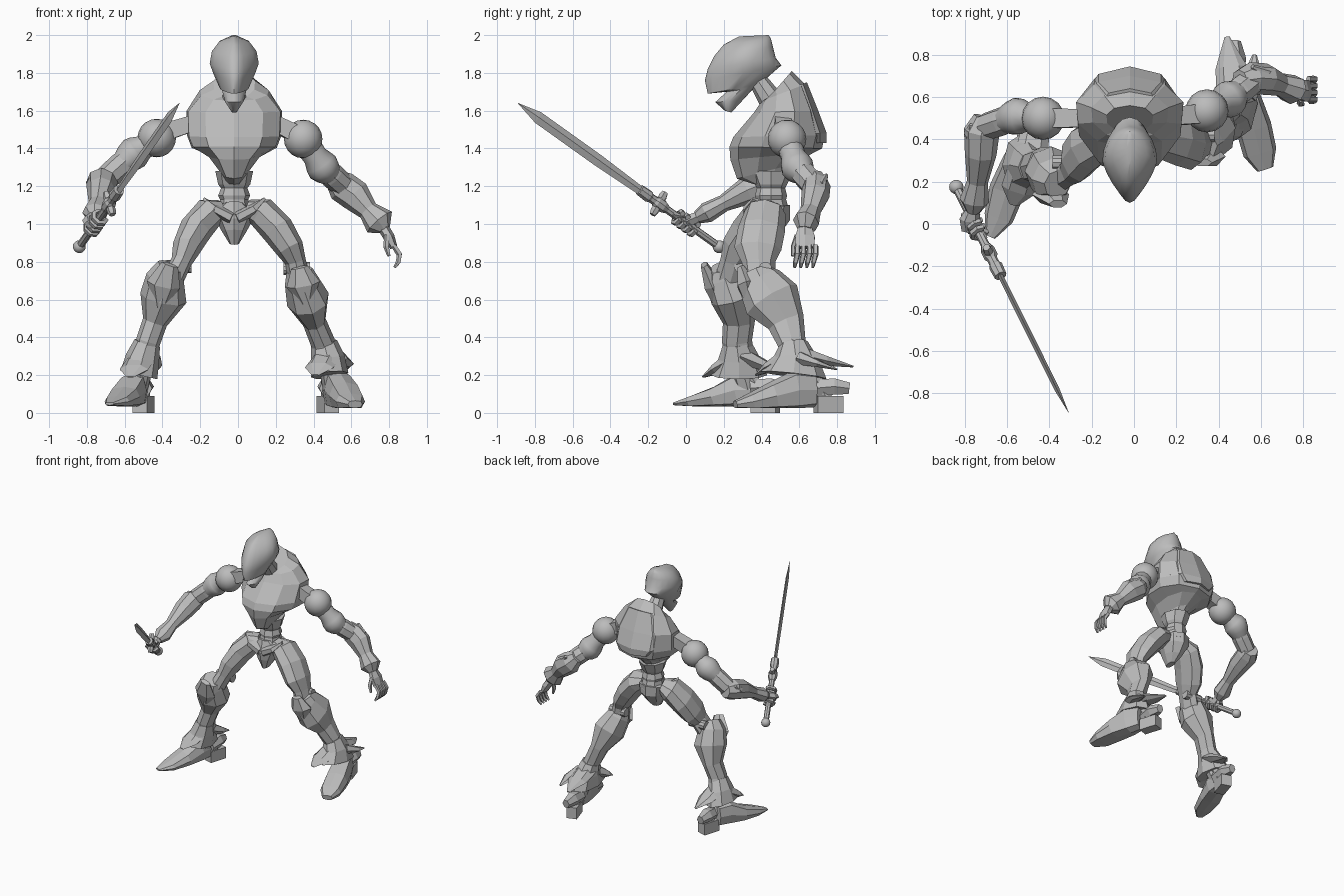
import bpy, bmesh, math
from mathutils import Vector, Matrix

grey = bpy.data.materials.new("armour_grey")
grey.diffuse_color = (0.5, 0.5, 0.5, 1)
CX = -0.02   # body centre line


def finish(name, bm, smooth=None):
    bmesh.ops.recalc_face_normals(bm, faces=bm.faces)
    me = bpy.data.meshes.new(name)
    bm.to_mesh(me)
    bm.free()
    me.materials.append(grey)
    if smooth:
        for p in me.polygons:
            p.use_smooth = True
        me.set_sharp_from_angle(angle=math.radians(smooth))
    ob = bpy.data.objects.new(name, me)
    bpy.context.collection.objects.link(ob)
    return ob


def power_sign(v, p):
    return math.copysign(abs(v) ** p, v)


def skin(name, loops, smooth=None):
    """Bridge a list of equal point rings and cap both ends."""
    bm = bmesh.new()
    rings = [[bm.verts.new(p) for p in loop] for loop in loops]
    n = len(rings[0])
    for a, b in zip(rings, rings[1:]):
        for i in range(n):
            j = (i + 1) % n
            bm.faces.new((a[i], a[j], b[j], b[i]))
    bm.faces.new(rings[0])
    bm.faces.new(rings[-1])
    return finish(name, bm, smooth)


def limb(name, rings, n=8, hint=(0, 1, 0), floor=0.0, smooth=None, power=1.0):
    """Tube through (x, y, z, side radius, depth radius) stations."""
    pts = [Vector(r[:3]) for r in rings]
    loops = []
    for i, r in enumerate(rings):
        t = (pts[min(i + 1, len(pts) - 1)] - pts[max(i - 1, 0)]).normalized()
        u = Vector(hint).cross(t).normalized()
        v = t.cross(u)
        loop = []
        for k in range(n):
            a = math.tau * k / n
            p = (pts[i] + u * r[3] * power_sign(math.cos(a), power)
                 + v * r[-1] * power_sign(math.sin(a), power))
            p.z = max(p.z, floor)
            loop.append(p)
        loops.append(loop)
    return skin(name, loops, smooth)


def shell(name, rings, n, pinch=0.0, power=1.0, smooth=None):
    """Symmetric body from (front y, front z, back y, back z, half width) rings."""
    loops = []
    for yf, zf, yb, zb, w in rings:
        loop = []
        for k in range(n):
            a = math.tau * k / n
            c, s = math.cos(a), power_sign(math.sin(a), power)
            f = (1 - c) / 2
            x = CX + w * s * (1 - pinch * max(c, 0))
            loop.append((x, yf + (yb - yf) * f, zf + (zb - zf) * f))
        loops.append(loop)
    return skin(name, loops, smooth)


def ball(name, c, r):
    bm = bmesh.new()
    bmesh.ops.create_uvsphere(bm, u_segments=16, v_segments=10, radius=r, matrix=Matrix.Translation(c))
    return finish(name, bm, 60)


def box(name, c, size, yaw=0):
    bm = bmesh.new()
    m = Matrix.Translation(c) @ Matrix.Rotation(yaw, 4, 'Z') @ Matrix.Diagonal((*size, 1))
    bmesh.ops.create_cube(bm, size=1, matrix=m)
    return finish(name, bm)


# Helmet: smooth pointed dome with a mouth notch and jaw
shell("helmet", [
    (.205, 1.60, .24, 1.59, .015), (.155, 1.645, .30, 1.655, .05),
    (.215, 1.70, .36, 1.72, .065), (.115, 1.69, .39, 1.74, .075),
    (.10, 1.76, .505, 1.84, .112), (.115, 1.82, .475, 1.88, .13),
    (.15, 1.89, .46, 1.94, .118), (.20, 1.95, .45, 1.98, .08),
    (.28, 1.993, .437, 2.0, .015)], 20, pinch=.4, smooth=45)
limb("neck", [(CX, .50, 1.58, .075), (CX, .38, 1.76, .05)])

# Torso: hunched chest shell with a pointed breastplate
shell("chest", [
    (.36, 1.21, .50, 1.23, .045), (.27, 1.24, .58, 1.32, .075),
    (.235, 1.34, .68, 1.38, .145), (.23, 1.41, .72, 1.40, .235),
    (.25, 1.46, .735, 1.47, .26), (.36, 1.59, .69, 1.60, .265),
    (.40, 1.65, .63, 1.74, .19), (.43, 1.66, .56, 1.81, .115)], 10, pinch=.12, power=.85)
# Raised back plate
shell("back_plate", [(.50, 1.42, .745, 1.43, .15), (.50, 1.48, .745, 1.48, .21),
                     (.50, 1.58, .70, 1.60, .21), (.50, 1.70, .64, 1.75, .14)], 8)

# Segmented waist
limb("waist", [(CX, .45, 1.06, .09, .10), (CX, .45, 1.13, .075, .08), (CX, .45, 1.15, .085, .085),
               (CX, .45, 1.19, .07, .075), (CX, .45, 1.21, .085, .085), (CX, .45, 1.28, .10, .12)])

# Pelvis with front tab and hip wings
shell("pelvis", [(.35, .89, .44, .90, .025), (.32, .97, .50, .95, .065),
                 (.31, 1.03, .55, 1.02, .10), (.33, 1.07, .55, 1.10, .11),
                 (.34, 1.12, .50, 1.10, .05)], 8)
for s, side in ((-1, "right"), (1, "left")):
    limb(side + "_hip_wing", [(CX + s * .01, .34, 1.03, .035, .04), (CX + s * .09, .36, 1.07, .03, .07),
                              (CX + s * .145, .40, 1.12, .012, .06)], 6)

# Shoulders and upper arms
arms = {
    "right": [(-.25, .50, 1.53), (-.375, .50, 1.49), (-.43, .50, 1.455), (-.55, .51, 1.375), (-.70, .46, 1.24)],
    "left": [(.20, .51, 1.53), (.30, .52, 1.48), (.345, .535, 1.45), (.45, .59, 1.30), (.55, .67, 1.21)]}
for side, pts in arms.items():
    a, b, c, d, e = map(Vector, pts)
    limb(side + "_shoulder_block", [(*a, .06), (*b, .065)], 4, hint=(0, 1, 1))
    ball(side + "_shoulder", c, .102)
    limb(side + "_bicep", [(*c, .07), (*c.lerp(d, .6), .066), (*c.lerp(d, .85), .083), (*d, .088),
                           (*d.lerp(e, .2), .08), (*d.lerp(e, .45), .06)], 14, smooth=45)
    limb(side + "_upper_arm", [(*d, .06), (*d.lerp(e, .5), .068), (*e, .065)])

# Forearms: faceted, with elbow cap and flared wrist
limb("left_forearm", [(.50, .68, 1.25, .05, .05), (.55, .69, 1.20, .085, .075), (.62, .685, 1.15, .085, .075),
                      (.69, .66, 1.07, .055, .055), (.75, .635, 1.01, .085, .07), (.775, .63, .97, .035, .04)])
limb("left_elbow_fin", [(.56, .68, 1.17, .05, .05), (.60, .72, 1.22, .05, .03), (.56, .745, 1.26, .01, .01)], 6)
limb("right_forearm", [(-.70, .50, 1.23, .06, .06), (-.72, .44, 1.22, .085, .08), (-.725, .33, 1.18, .075, .075),
                       (-.74, .20, 1.11, .05, .045), (-.755, .11, 1.06, .07, .055), (-.76, .06, 1.035, .035, .035)],
     hint=(0, 0, 1))
limb("right_elbow_fin", [(-.72, .42, 1.18, .05, .05), (-.77, .43, 1.24, .04, .03), (-.77, .47, 1.27, .01, .01)], 6)

# Open left hand
limb("left_palm", [(.77, .63, .98, .03, .04), (.80, .63, .93, .03, .06), (.825, .63, .875, .02, .055)], 6)
for i in range(4):
    y = .59 + i * .032
    limb("left_finger_%d" % (i + 1), [(.825, y, .885, .015), (.855, y, .84, .016),
                                      (.85, y - .01, .80, .014), (.83, y - .015, .77, .008)], 5)
limb("left_thumb", [(.79, .59, .94, .016), (.785, .57, .88, .016), (.80, .565, .83, .009)], 5)

# Sword, measured along its own axis from pommel to tip
pommel, tip = Vector((-.84, .175, .88)), Vector((-.31, -.89, 1.64))


def along(t, *r):
    return (*pommel.lerp(tip, t), *r)


Z = (0, 0, 1)
ball("sword_pommel", pommel, .034)
limb("sword_handle", [along(0, .021), along(.30, .021)], hint=Z)
limb("sword_collar", [along(.26, .024), along(.28, .034), along(.31, .034), along(.32, .025),
                      along(.34, .025), along(.35, .033), along(.395, .03)], hint=Z)
axis = (tip - pommel).normalized()
flat = Vector(Z).cross(axis).normalized()
rise = axis.cross(flat)
g = pommel.lerp(tip, .30)
limb("sword_guard", [(*(g + rise * k), r) for k, r in
                     ((-.07, .018), (-.045, .024), (0, .02), (.045, .024), (.07, .018))], 6)
limb("sword_blade", [along(.39, .012, .024), along(.60, .013, .033), along(.90, .012, .033),
                     along(1, .001, .001)], 4, hint=Z)

# Right hand gripping the handle
limb("right_palm", [(-.76, .07, 1.04, .03, .03), (-.775, .02, 1.02, .05, .035),
                    (-.77, -.03, 1.0, .045, .025)], 6, hint=Z)
for i in range(4):
    c = pommel.lerp(tip, .125 + i * .026)
    loop = [c + (flat * math.cos(a) + rise * math.sin(a)) * .036
            for a in (math.radians(40 + 50 * k) for k in range(7))]
    limb("right_finger_%d" % (i + 1), [(*p, .016) for p in loop], 5, hint=axis)
limb("right_thumb", [(-.77, .01, 1.02, .016), (-.73, -.03, 1.04, .017), (-.70, -.07, 1.05, .01)], 5, hint=Z)

# Thighs
limb("left_thigh", [(.05, .43, 1.08, .05, .07), (.125, .42, 1.06, .085, .11), (.21, .40, .97, .088, .125),
                    (.275, .38, .87, .075, .125), (.305, .385, .80, .055, .09), (.325, .39, .70, .06, .08)])
limb("right_thigh", [(-.09, .43, 1.08, .05, .07), (-.15, .41, 1.06, .085, .11), (-.225, .36, .97, .088, .12),
                     (-.275, .30, .87, .075, .115), (-.30, .26, .80, .055, .08), (-.35, .23, .70, .06, .08)])

# Knee discs
for side, c in (("left", (.31, .42, .765)), ("right", (-.315, .29, .775))):
    limb(side + "_knee_joint", [(c[0] - .07, c[1], c[2], .035), (c[0] + .07, c[1], c[2], .035)], 10)

# Shins with bulging calves
limb("left_shin", [(.325, .37, .755, .07, .07), (.335, .39, .70, .09, .12), (.37, .455, .60, .115, .155),
                   (.405, .53, .48, .062, .10), (.45, .56, .37, .065, .075), (.49, .60, .24, .06, .07),
                   (.50, .63, .12, .05, .06)])
limb("right_shin", [(-.36, .19, .775, .07, .07), (-.385, .21, .72, .10, .11), (-.395, .25, .61, .125, .12),
                    (-.44, .28, .48, .066, .085), (-.475, .27, .38, .065, .08), (-.51, .30, .24, .06, .07),
                    (-.53, .33, .12, .05, .06)])
# Knee guards
limb("left_knee_guard", [(.36, .34, .58, .03, .03), (.345, .32, .68, .09, .055), (.325, .29, .77, .045, .02)], 6)
limb("right_knee_guard", [(-.41, .18, .56, .03, .03), (-.395, .14, .68, .09, .05), (-.36, .095, .785, .045, .02)], 6)

# Flared ankle cuffs, with swept fins behind and in front
limb("left_ankle_cuff", [(.455, .57, .37, .07, .075), (.475, .58, .29, .09, .12), (.485, .57, .20, .10, .175)])
limb("right_ankle_cuff", [(-.48, .27, .37, .07, .075), (-.505, .28, .29, .09, .11), (-.525, .28, .20, .10, .15)])
fins = {
    "left_cuff_fin_back": [(.47, .60, .31, .08, .05), (.46, .74, .275, .075, .03), (.44, .885, .245, .012, .005)],
    "left_cuff_fin_outer": [(.53, .60, .29, .05, .04), (.565, .70, .26, .05, .02), (.57, .80, .23, .01, .005)],
    "left_cuff_fin_front": [(.46, .52, .28, .08, .05), (.43, .44, .24, .08, .03), (.41, .37, .20, .02, .005)],
    "right_cuff_fin_back": [(-.49, .30, .30, .08, .05), (-.47, .42, .25, .07, .03), (-.45, .52, .21, .012, .005)],
    "right_cuff_fin_front": [(-.52, .25, .28, .08, .05), (-.55, .16, .23, .08, .03), (-.57, .09, .19, .02, .005)]}
for name, rings in fins.items():
    limb(name, rings, 6, hint=Z)

# Feet: long pointed boots with flat soles and split heels
limb("left_foot", [(.62, .26, .045, .04, .02), (.595, .34, .06, .08, .045), (.565, .46, .09, .085, .075),
                   (.53, .58, .12, .075, .105), (.50, .68, .12, .055, .09)], hint=Z, floor=.025, power=.7)
limb("right_foot", [(-.68, -.06, .048, .025, .008), (-.64, .03, .06, .07, .03), (-.60, .16, .085, .085, .055),
                    (-.555, .28, .12, .075, .09), (-.53, .37, .12, .055, .085)], hint=Z, floor=.035, power=.7)
for side, x, y, yaw in (("left", .475, .755, .3), ("right", -.50, .42, -.3)):
    box(side + "_heel", (x, y, .045), (.08, .14, .09), yaw)
    limb(side + "_heel_spur", [(x, y - .08, .13, .045, .05), (x, y + .03, .14, .055, .05),
                               (x, y + .11, .13, .03, .035)], 6, hint=Z)
    limb(side + "_heel_strut", [(x, y, .06, .035), (x, y - .10, .24, .035)], 6)
